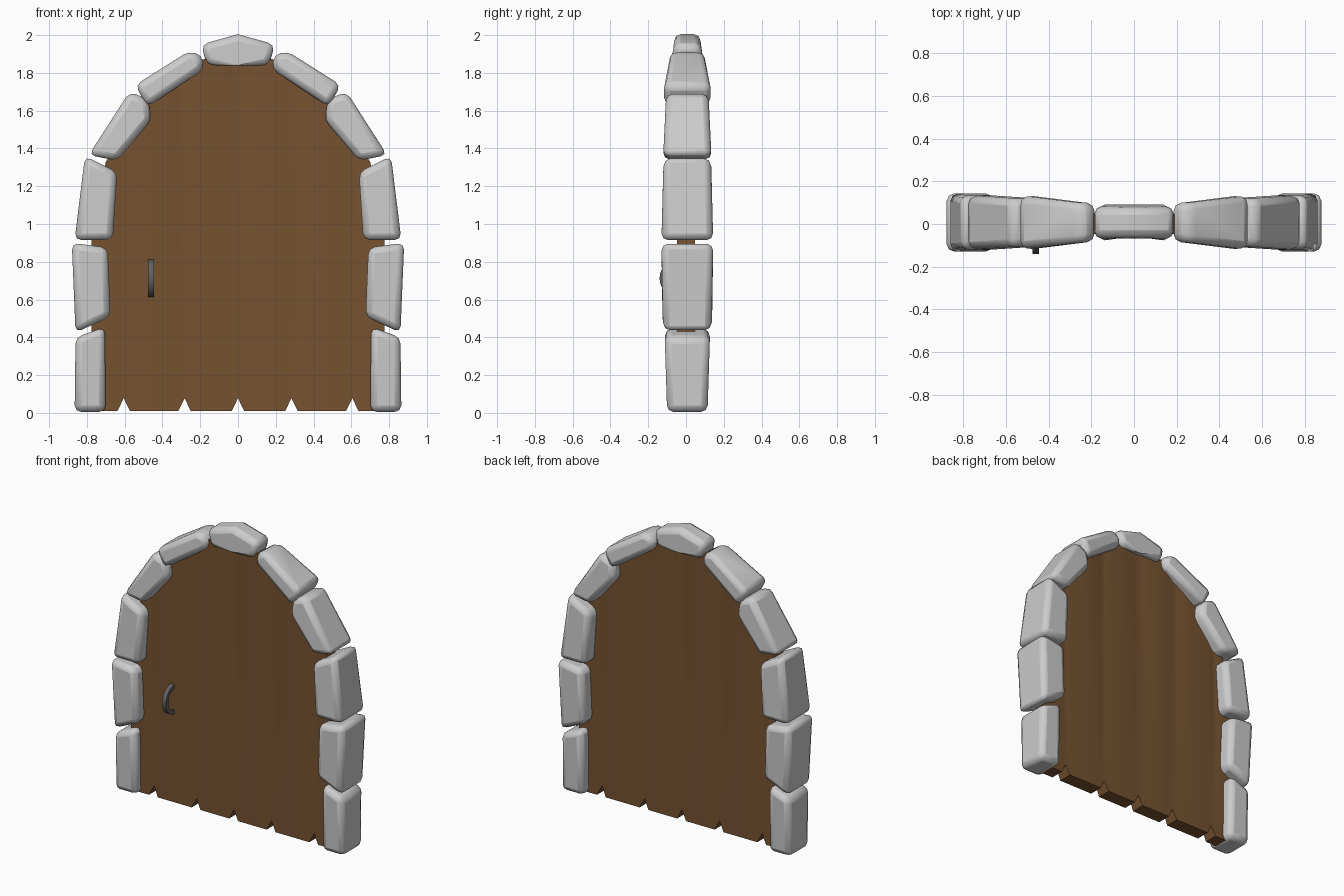
import bpy, bmesh, math

if "Cube" in bpy.data.objects:
    bpy.data.objects.remove(bpy.data.objects["Cube"])


def make_object(name, bm, color=None):
    bmesh.ops.recalc_face_normals(bm, faces=bm.faces)
    me = bpy.data.meshes.new(name)
    bm.to_mesh(me)
    bm.free()
    ob = bpy.data.objects.new(name, me)
    bpy.context.collection.objects.link(ob)
    if color:
        mat = bpy.data.materials.new(name + "_material")
        mat.diffuse_color = (*color, 1)
        mat.use_nodes = True
        mat.node_tree.nodes["Principled BSDF"].inputs["Base Color"].default_value = mat.diffuse_color
        me.materials.append(mat)
    return ob


def smooth(ob, angle):
    bpy.ops.object.select_all(action='DESELECT')
    ob.select_set(True)
    bpy.context.view_layer.objects.active = ob
    bpy.ops.object.shade_smooth_by_angle(angle=math.radians(angle))


def stone(name, outline, bevel=0.035, mirror=True):
    """Outline points are (x, z, half thickness); corners get rounded."""
    bm = bmesh.new()
    front = [bm.verts.new((x, 0.007 - h, z)) for x, z, h in outline]
    back = [bm.verts.new((x, 0.007 + h, z)) for x, z, h in outline]
    bm.faces.new(front)
    bm.faces.new(back[::-1])
    n = len(outline)
    for i in range(n):
        j = (i + 1) % n
        bm.faces.new((front[i], back[i], back[j], front[j]))
    ob = make_object(name, bm)
    bev = ob.modifiers.new("round", 'BEVEL')
    bev.width = bevel
    bev.segments = 2
    bev.limit_method = 'ANGLE'
    bev.angle_limit = math.radians(35)
    if mirror:
        m = ob.modifiers.new("other_side", 'MIRROR')
        m.use_mirror_merge = False
    smooth(ob, 60)
    return ob


# Arch stones, from the ground up, mirrored to the left side
stone("arch_stone_1", [(0.70, 0.005, 0.107), (0.865, 0.005, 0.107),
                       (0.86, 0.40, 0.12), (0.705, 0.455, 0.12)])
stone("arch_stone_2", [(0.675, 0.51, 0.132), (0.86, 0.425, 0.128),
                       (0.88, 0.90, 0.137), (0.69, 0.875, 0.137)])
stone("arch_stone_3", [(0.663, 0.915, 0.137), (0.865, 0.915, 0.137),
                       (0.81, 1.36, 0.125), (0.64, 1.275, 0.128)])
stone("arch_stone_4", [(0.46, 1.55, 0.115), (0.64, 1.335, 0.128),
                       (0.79, 1.365, 0.128), (0.575, 1.70, 0.112),
                       (0.475, 1.66, 0.112)])
stone("arch_stone_5", [(0.18, 1.82, 0.09), (0.48, 1.62, 0.128),
                       (0.545, 1.735, 0.125), (0.26, 1.915, 0.095),
                       (0.19, 1.895, 0.085)])
# Keystone at the top
stone("keystone", [(-0.165, 1.84, 0.085), (0.0, 1.84, 0.10), (0.165, 1.84, 0.085),
                   (0.195, 1.95, 0.07), (0.0, 2.005, 0.07), (-0.195, 1.95, 0.07)],
      mirror=False)

# Door panel: columns across the width, with soft plank grooves and bottom notches
ARCH = [(0, 1.92), (0.19, 1.87), (0.48, 1.65), (0.70, 1.33), (0.775, 0.95)]
NOTCHES = (-0.605, -0.283, 0, 0.283, 0.605)


def arch_height(x):
    x = abs(x)
    for (x0, z0), (x1, z1) in zip(ARCH, ARCH[1:]):
        if x <= x1 + 1e-6:
            return z0 + (z1 - z0) * (x - x0) / (x1 - x0)


columns = {s * p[0]: (0.01, 0.048) for p in ARCH[1:] for s in (-1, 1)}
for x in NOTCHES:
    columns[x - 0.033] = columns[x + 0.033] = (0.01, 0.048)
    columns[x] = (0.078, 0.042)
bm = bmesh.new()
rings = []
for x in sorted(columns):
    z0, h = columns[x]
    z1 = arch_height(x)
    rings.append([bm.verts.new(p) for p in
                  ((x, -h, z0), (x, h, z0), (x, h, z1), (x, -h, z1))])
for a, b in zip(rings, rings[1:]):
    for i in range(4):
        j = (i + 1) % 4
        bm.faces.new((a[i], a[j], b[j], b[i]))
bm.faces.new(rings[0])
bm.faces.new(rings[-1])
door = make_object("door_panel", bm, (0.18, 0.085, 0.03))
smooth(door, 30)

# Curved pull handle on the front
bm = bmesh.new()
rings = []
for k in range(13):
    t = math.pi * k / 12
    c, s = math.cos(t), math.sin(t)
    yo, zo = -0.045 - 0.095 * s, 0.713 - 0.10 * c
    yi, zi = -0.045 - 0.07 * s, 0.713 - 0.074 * c
    rings.append([bm.verts.new(p) for p in
                  ((-0.476, yo, zo), (-0.446, yo, zo), (-0.446, yi, zi), (-0.476, yi, zi))])
for a, b in zip(rings, rings[1:]):
    for i in range(4):
        j = (i + 1) % 4
        bm.faces.new((a[i], a[j], b[j], b[i]))
bm.faces.new(rings[0])
bm.faces.new(rings[-1])
handle = make_object("door_handle", bm, (0.12, 0.12, 0.12))
smooth(handle, 40)
